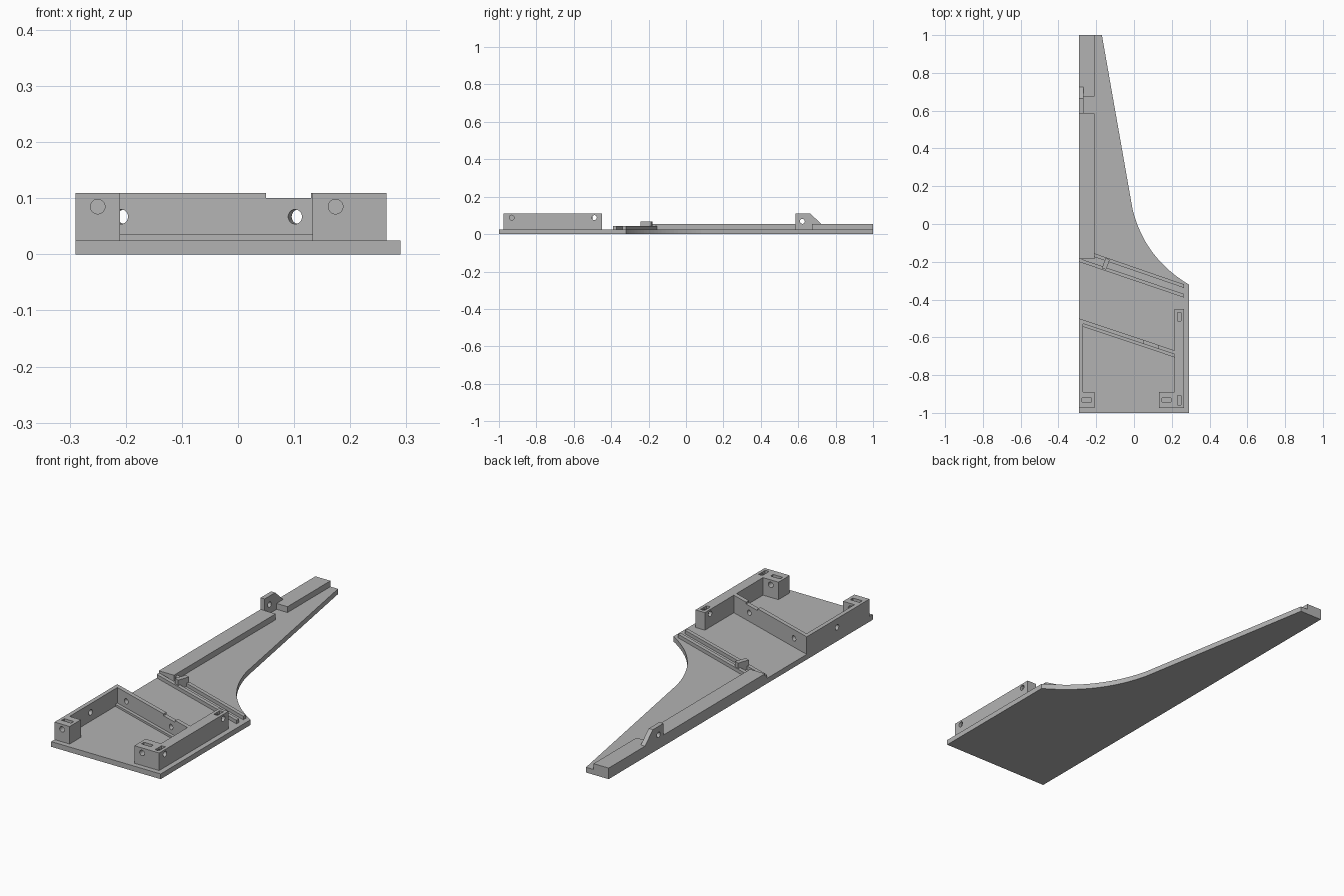
import bpy, bmesh, math
from mathutils import Vector, Matrix

cube = bpy.data.objects.get("Cube")
if cube:
    bpy.data.objects.remove(cube, do_unlink=True)

grey = bpy.data.materials.new("plain grey")
grey.use_nodes = True
GREY = (0.45, 0.45, 0.45, 1)
grey.diffuse_color = GREY
grey.node_tree.nodes["Principled BSDF"].inputs["Base Color"].default_value = GREY

BASE, TOP = 0.025, 0.109      # plate top and wall top
LEFT, RAIL = -0.29, -0.21     # outer and inner edge of the rail


def make(name, bm):
    bmesh.ops.recalc_face_normals(bm, faces=bm.faces)
    mesh = bpy.data.meshes.new(name)
    bm.to_mesh(mesh)
    bm.free()
    mesh.materials.append(grey)
    obj = bpy.data.objects.new(name, mesh)
    bpy.context.collection.objects.link(obj)
    return obj


def prism(name, outline, low, high, axis="z"):
    """Extrude an outline: (x, y) along z, or (y, z) along x."""
    bm = bmesh.new()
    place = (lambda a, b: (a, b, low)) if axis == "z" else (lambda a, b: (low, a, b))
    face = bm.faces.new([bm.verts.new(place(a, b)) for a, b in outline])
    moved = bmesh.ops.extrude_face_region(bm, geom=[face])["geom"]
    step = Vector((0, 0, high - low)) if axis == "z" else Vector((high - low, 0, 0))
    bmesh.ops.translate(bm, vec=step, verts=[v for v in moved if isinstance(v, bmesh.types.BMVert)])
    return make(name, bm)


def rect(x0, x1, y0, y1):
    return [(x0, y0), (x1, y0), (x1, y1), (x0, y1)]


def drill(center, direction, length, radius=0.013):
    bm = bmesh.new()
    turn = Vector((0, 0, 1)).rotation_difference(Vector(direction)).to_matrix().to_4x4()
    bmesh.ops.create_cone(bm, cap_ends=True, segments=32, radius1=radius, radius2=radius,
                          depth=length, matrix=Matrix.Translation(center) @ turn)
    return make("hole_cutter", bm)


def slot(x, y, width, depth):
    return prism("slot_cutter", rect(x - width / 2, x + width / 2, y - depth / 2, y + depth / 2),
                 TOP - 0.04, TOP + 0.02)


def cut(obj, cutters):
    for cutter in cutters:
        mod = obj.modifiers.new("cut", "BOOLEAN")
        mod.operation, mod.solver, mod.object = "DIFFERENCE", "EXACT", cutter
    graph = bpy.context.evaluated_depsgraph_get()
    mesh = bpy.data.meshes.new_from_object(obj.evaluated_get(graph))
    obj.modifiers.clear()
    obj.data = mesh
    for cutter in cutters:
        bpy.data.objects.remove(cutter, do_unlink=True)


# Base plate with a concave flank
start, bend, end = Vector((0.29, -0.32)), Vector((0.055, -0.18)), Vector((-0.008, 0.08))
flank = [tuple(start * (1 - t) ** 2 + bend * 2 * t * (1 - t) + end * t * t)
         for t in (i / 20 for i in range(21))]
prism("base_plate", [(LEFT, -1), (0.29, -1)] + flank + [(-0.17, 1), (LEFT, 1)], 0, BASE)

# Long edge rail, interrupted beside the lug
prism("long_rail", rect(LEFT, RAIL, -0.185, 0.585), BASE, 0.053)
prism("tip_rail", rect(LEFT, RAIL, 0.675, 1), BASE, 0.053)

# Upright lug with a sloped back
lug = prism("rail_lug", [(0.585, BASE), (0.675, BASE), (0.675, 0.053), (0.725, 0.053),
                         (0.665, TOP), (0.585, TOP)], LEFT, -0.268, "x")
cut(lug, [drill((-0.28, 0.622, 0.068), (1, 0, 0), 0.1)])

# Left wall with its front corner block
left_wall = prism("left_wall", [(LEFT, -0.975), (RAIL, -0.975), (RAIL, -0.89), (-0.27, -0.89),
                                (-0.27, -0.507), (LEFT, -0.50)], BASE, TOP)
cut(left_wall, [drill((-0.25, -0.93, 0.085), (0, 1, 0), 0.2),
                drill((-0.28, -0.73, 0.067), (1, 0, 0), 0.06),
                slot(-0.25, -0.932, 0.05, 0.02)])

# Right wall with its front corner block
right_wall = prism("right_wall", [(0.133, -0.975), (0.265, -0.975), (0.265, -0.45), (0.215, -0.45),
                                  (0.215, -0.89), (0.133, -0.89)], BASE, TOP)
cut(right_wall, [drill((0.174, -0.93, 0.085), (0, 1, 0), 0.2),
                 drill((0.24, -0.932, 0.088), (1, 0, 0), 0.08),
                 drill((0.24, -0.49, 0.088), (1, 0, 0), 0.08),
                 slot(0.172, -0.932, 0.05, 0.02),
                 slot(0.24, -0.932, 0.02, 0.05),
                 slot(0.24, -0.49, 0.02, 0.045)])


def slanted(name, x0, x1, y_at_left, slope, width, low, high):
    """Bar crossing the plate, with its back edge falling towards +x."""
    ya, yb = (y_at_left + slope * (x - LEFT) for x in (x0, x1))
    return prism(name, [(x0, ya), (x1, yb), (x1, yb - width), (x0, ya - width)], low, high)


# Slanted cross wall with two holes, a shallow top notch and a foot ledge
SLOPE = -0.335
cross = slanted("cross_wall", -0.27, 0.215, -0.50, SLOPE, 0.021, BASE, TOP)
normal = (-SLOPE, 1, 0)
cut(cross, [drill((x, -0.51 + SLOPE * (x - LEFT), 0.067), normal, 0.08) for x in (-0.205, 0.105)]
    + [prism("notch_cutter", rect(0.05, 0.13, -0.75, -0.5), 0.1, 0.15)])
slanted("cross_wall_foot", -0.27, 0.215, -0.521, SLOPE, 0.016, BASE, 0.035)

# Pair of low slanted strips
slanted("back_strip", RAIL, 0.265, -0.128, SLOPE - 0.01, 0.019, BASE, 0.042)
slanted("front_strip", LEFT, 0.265, -0.182, SLOPE - 0.005, 0.019, BASE, 0.042)

# Clip bridging the strips
prism("strip_clip", [(-0.15, -0.18), (-0.128, -0.188), (-0.148, -0.242), (-0.17, -0.234)],
      BASE, 0.068)
